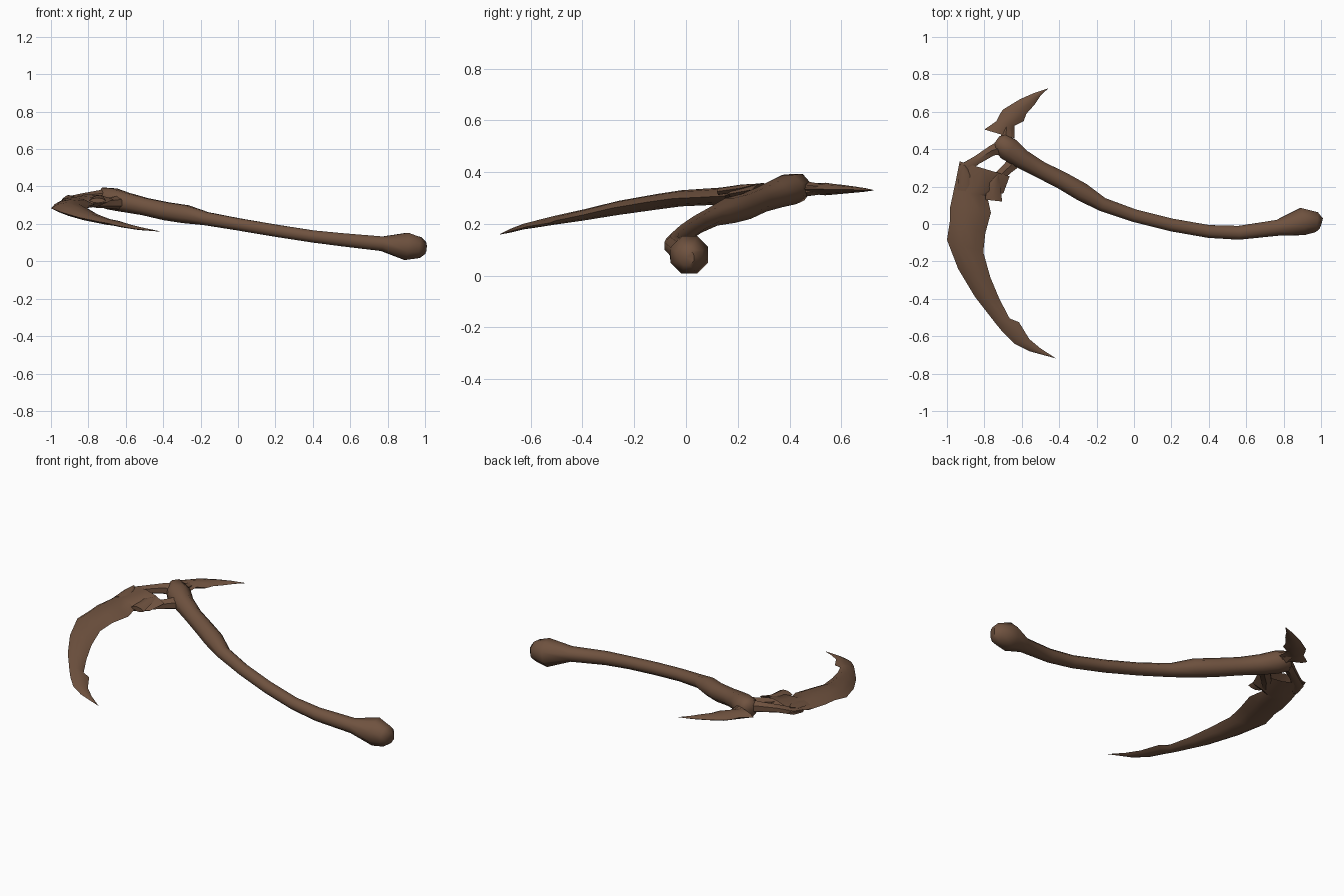
import bpy, bmesh, math
from mathutils import Vector

cube = bpy.data.objects.get("Cube")
if cube:
    bpy.data.objects.remove(cube, do_unlink=True)

bone = bpy.data.materials.new("dark brown bone")
bone.use_nodes = True
colour = (0.16, 0.085, 0.05, 1)
bone.diffuse_color = colour
bsdf = bone.node_tree.nodes["Principled BSDF"]
bsdf.inputs["Base Color"].default_value = colour
bsdf.inputs["Roughness"].default_value = 0.8


def skin(name, rings, angle=45, socket=0.0):
    """Bridge rings of points, close both ends; socket sinks the first cap."""
    bm = bmesh.new()
    loops = [[bm.verts.new(p) for p in ring] for ring in rings]
    n = len(loops[0])
    for a, b in zip(loops, loops[1:]):
        for i in range(n):
            j = (i + 1) % n
            bm.faces.new((a[i], a[j], b[j], b[i]))
    # End caps as fans
    for loop, nxt, sink in ((loops[0], loops[1], socket), (loops[-1], loops[-2], 0)):
        mid = sum((v.co for v in loop), Vector()) / n
        mid2 = sum((v.co for v in nxt), Vector()) / n
        hub = bm.verts.new(mid.lerp(mid2, sink))
        for i in range(n):
            bm.faces.new((loop[i], loop[(i + 1) % n], hub))
    bmesh.ops.remove_doubles(bm, verts=bm.verts, dist=0.0005)
    bmesh.ops.recalc_face_normals(bm, faces=bm.faces)
    mesh = bpy.data.meshes.new(name)
    bm.to_mesh(mesh)
    bm.free()
    mesh.materials.append(bone)
    obj = bpy.data.objects.new(name, mesh)
    bpy.context.collection.objects.link(obj)
    bpy.ops.object.select_all(action='DESELECT')
    obj.select_set(True)
    bpy.context.view_layer.objects.active = obj
    bpy.ops.object.shade_smooth_by_angle(angle=math.radians(angle))
    return obj


def tube(name, path, sides=8, angle=50):
    """Tube through (x, y, z, side radius, vertical radius)."""
    pts = [Vector(p[:3]) for p in path]
    rings = []
    for i, p in enumerate(path):
        d = (pts[min(i + 1, len(pts) - 1)] - pts[max(i - 1, 0)]).normalized()
        side = Vector((0, 0, 1)).cross(d).normalized()
        up = d.cross(side)
        ring = []
        for k in range(sides):
            t = 2 * math.pi * (k + 0.5) / sides
            ring.append(pts[i] + side * p[3] * math.cos(t) + up * p[4] * math.sin(t))
        rings.append(ring)
    return skin(name, rings, angle)


# Lens-shaped cross-section: position across the width, height
LENS = [(-1, 0), (-0.65, 0.65), (-0.1, 1), (0.5, 0.8),
        (1, 0), (0.55, -0.7), (0, -0.95), (-0.6, -0.65)]


def blade(name, rows, socket=0.0):
    """Flat blade through (outer x, outer y, inner x, inner y, z, half thickness)."""
    rings = []
    for ox, oy, ix, iy, z, h in rows:
        a, b = Vector((ox, oy, z)), Vector((ix, iy, z))
        rings.append([a.lerp(b, (u + 1) / 2) + Vector((0, 0, h * v)) for u, v in LENS])
    return skin(name, rings, 40, socket)


# Curved shaft with a knob at one end and a swollen head at the other
tube("handle", [
    (-0.735, 0.448, 0.342, 0.028, 0.030),
    (-0.72, 0.437, 0.342, 0.055, 0.056),
    (-0.67, 0.400, 0.333, 0.068, 0.062),
    (-0.60, 0.348, 0.315, 0.056, 0.056),
    (-0.50, 0.290, 0.293, 0.049, 0.050),
    (-0.38, 0.230, 0.267, 0.051, 0.052),
    (-0.28, 0.172, 0.252, 0.053, 0.052),
    (-0.17, 0.105, 0.228, 0.040, 0.038),
    (0.00, 0.045, 0.198, 0.037, 0.035),
    (0.20, -0.005, 0.164, 0.037, 0.035),
    (0.40, -0.040, 0.133, 0.037, 0.035),
    (0.56, -0.047, 0.115, 0.040, 0.038),
    (0.77, -0.020, 0.094, 0.046, 0.042),
    (0.90, 0.013, 0.080, 0.079, 0.079),
    (0.975, 0.010, 0.073, 0.058, 0.060),
    (1.00, 0.002, 0.071, 0.032, 0.034)])

# Two prongs joining the head to the large blade
tube("outer_prong", [
    (-0.68, 0.42, 0.345, 0.050, 0.045),
    (-0.76, 0.392, 0.345, 0.032, 0.032),
    (-0.84, 0.342, 0.338, 0.027, 0.024),
    (-0.91, 0.296, 0.325, 0.034, 0.022),
    (-0.93, 0.240, 0.315, 0.020, 0.015)], 6)
tube("inner_prong", [
    (-0.62, 0.35, 0.315, 0.045, 0.040),
    (-0.675, 0.298, 0.312, 0.034, 0.030),
    (-0.72, 0.255, 0.310, 0.032, 0.026),
    (-0.77, 0.190, 0.305, 0.020, 0.018)], 6)

# Long hooked blade with a broken root
blade("main_blade", [
    (-0.932, 0.335, -0.665, 0.255, 0.332, 0.026),
    (-0.955, 0.220, -0.698, 0.165, 0.315, 0.033),
    (-0.965, 0.175, -0.785, 0.150, 0.308, 0.034),
    (-0.985, 0.080, -0.765, 0.060, 0.303, 0.033),
    (-0.985, 0.010, -0.795, -0.050, 0.298, 0.032),
    (-1.000, -0.085, -0.806, -0.150, 0.284, 0.031),
    (-0.940, -0.240, -0.768, -0.285, 0.261, 0.028),
    (-0.850, -0.390, -0.720, -0.400, 0.234, 0.022),
    (-0.745, -0.525, -0.665, -0.505, 0.212, 0.017),
    (-0.700, -0.580, -0.615, -0.525, 0.204, 0.015),
    (-0.640, -0.640, -0.560, -0.615, 0.189, 0.011),
    (-0.560, -0.680, -0.500, -0.665, 0.175, 0.008),
    (-0.420, -0.718, -0.418, -0.718, 0.160, 0.001)], 0.8)

# Splinters standing up at the broken root of the blade
for i, (x, y, dx) in enumerate([(-0.90, 0.27, -0.01), (-0.75, 0.22, 0.02)]):
    blade(f"root_splinter_{i + 1}", [
        (x - 0.045, y - 0.09, x + 0.045, y - 0.10, 0.325, 0.014),
        (x - 0.035, y, x + 0.035, y - 0.01, 0.338, 0.014),
        (x + dx, y + 0.045, x + dx + 0.005, y + 0.045, 0.352, 0.003)])

# Short spike on the back of the head, with a stub into the shaft
blade("back_spike", [
    (-0.800, 0.505, -0.640, 0.458, 0.335, 0.020),
    (-0.735, 0.550, -0.640, 0.525, 0.334, 0.025),
    (-0.715, 0.590, -0.590, 0.550, 0.333, 0.021),
    (-0.700, 0.612, -0.575, 0.590, 0.333, 0.018),
    (-0.610, 0.667, -0.530, 0.640, 0.332, 0.012),
    (-0.535, 0.700, -0.500, 0.685, 0.331, 0.007),
    (-0.460, 0.725, -0.459, 0.725, 0.330, 0.001)])
tube("spike_stub", [
    (-0.68, 0.41, 0.335, 0.040, 0.040),
    (-0.685, 0.47, 0.335, 0.032, 0.028),
    (-0.68, 0.54, 0.334, 0.022, 0.018)], 6)
